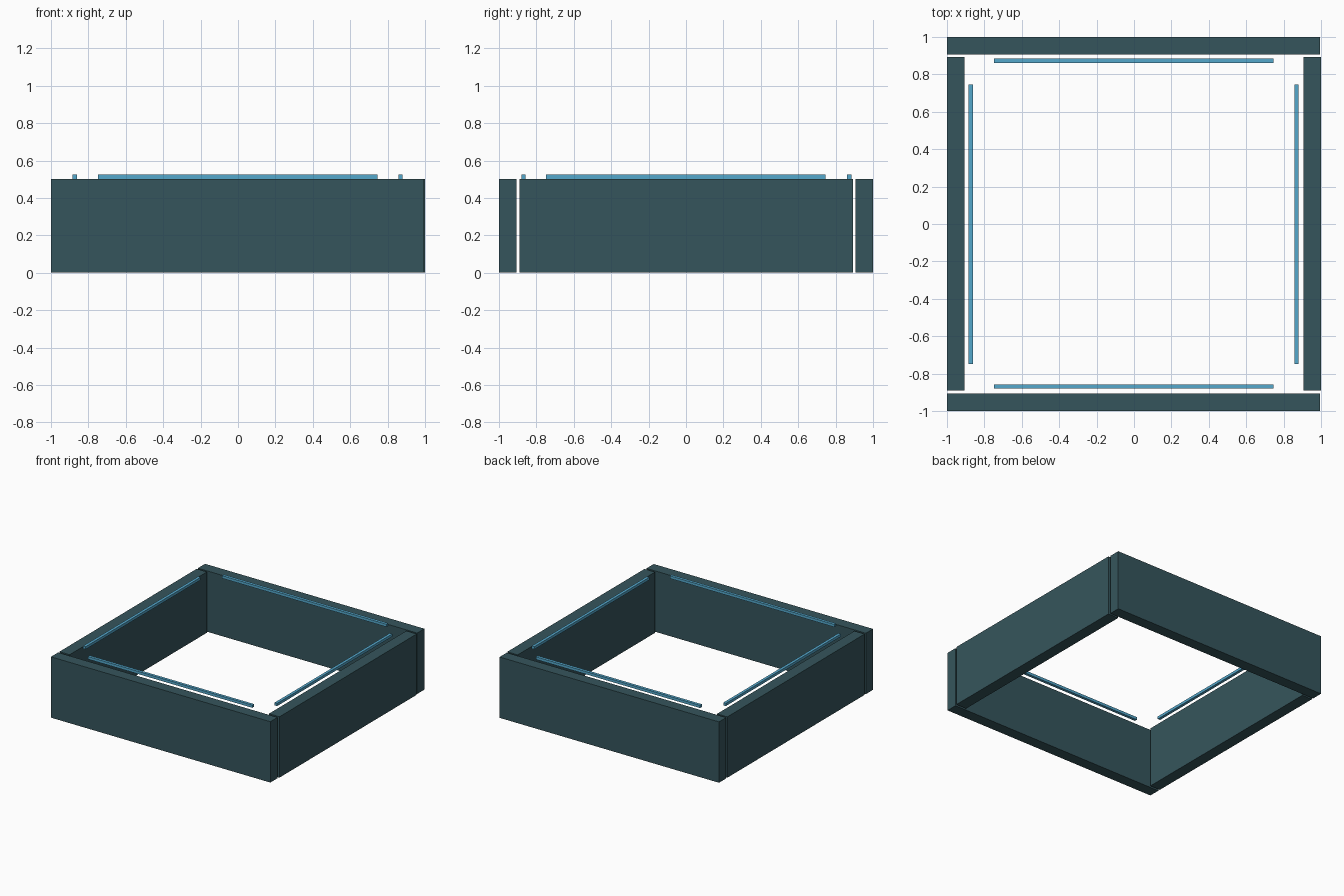
import bpy

if "Cube" in bpy.data.objects:
    bpy.data.objects.remove(bpy.data.objects["Cube"])


def material(name, color):
    m = bpy.data.materials.new(name)
    m.diffuse_color = (*color, 1.0)
    m.use_nodes = True
    m.node_tree.nodes["Principled BSDF"].inputs["Base Color"].default_value = m.diffuse_color
    return m


wall_mat = material("dark_teal", (0.036, 0.091, 0.107))
strip_mat = material("light_blue", (0.089, 0.392, 0.604))


def box(name, x, y, z, mat):
    """Box from (min, max) ranges on each axis."""
    bpy.ops.mesh.primitive_cube_add(
        size=1, location=[(r[0] + r[1]) / 2 for r in (x, y, z)])
    ob = bpy.context.object
    ob.name = name
    ob.scale = [r[1] - r[0] for r in (x, y, z)]
    bpy.ops.object.transform_apply(location=False, rotation=False, scale=True)
    ob.data.materials.append(mat)


WALL_Z = (0.0, 0.5)
STRIP_Z = (0.502, 0.524)
LONG = (-1.0, 0.994)      # front and back walls
SHORT = (-0.89, 0.892)    # side walls, with small corner gaps
STRIP = (-0.748, 0.746)   # light strips

# Four walls
box("front_wall", LONG, (-1.0, -0.907), WALL_Z, wall_mat)
box("back_wall", LONG, (0.907, 1.0), WALL_Z, wall_mat)
box("left_wall", (-1.0, -0.907), SHORT, WALL_Z, wall_mat)
box("right_wall", (0.905, 1.0), SHORT, WALL_Z, wall_mat)

# Thin strips floating just inside the rim
box("front_strip", STRIP, (-0.88, -0.857), STRIP_Z, strip_mat)
box("back_strip", STRIP, (0.86, 0.884), STRIP_Z, strip_mat)
box("left_strip", (-0.884, -0.861), STRIP, STRIP_Z, strip_mat)
box("right_strip", (0.857, 0.88), STRIP, STRIP_Z, strip_mat)
